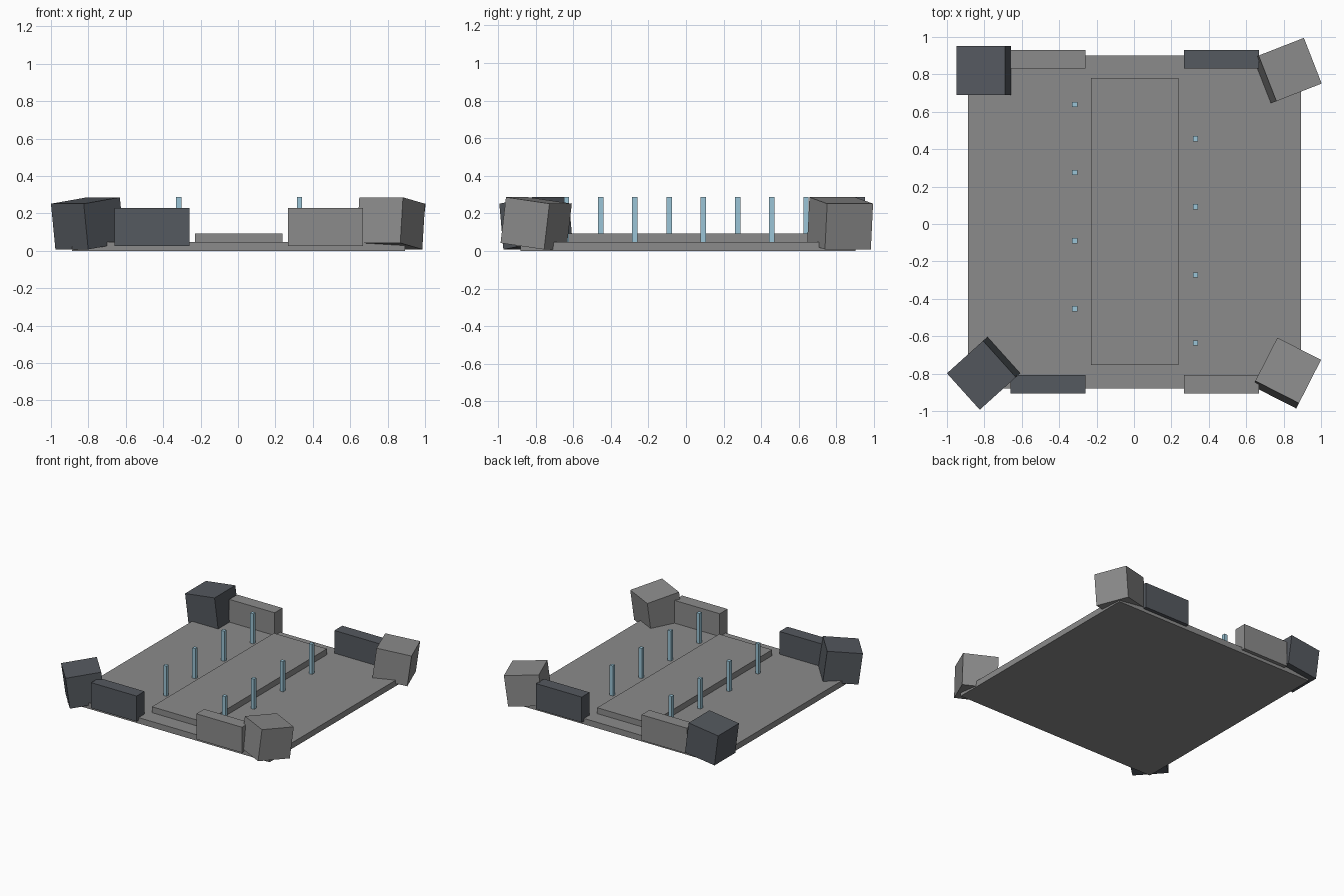
import bpy
from math import radians
from mathutils import Matrix

if "Cube" in bpy.data.objects:
    bpy.data.objects.remove(bpy.data.objects["Cube"])


def material(name, rgb):
    m = bpy.data.materials.new(name)
    m.diffuse_color = (*rgb, 1)
    m.use_nodes = True
    m.node_tree.nodes["Principled BSDF"].inputs["Base Color"].default_value = m.diffuse_color
    return m


grey = material("mid_grey", (0.26, 0.26, 0.26))
dark = material("dark_slate", (0.09, 0.10, 0.115))
blue = material("pale_blue", (0.33, 0.56, 0.68))


def box(name, lo, hi, mat=grey):
    """Box between two opposite corners."""
    bpy.ops.mesh.primitive_cube_add(size=1)
    ob = bpy.context.object
    ob.name = name
    centre = [(a + b) / 2 for a, b in zip(lo, hi)]
    size = [b - a for a, b in zip(lo, hi)]
    ob.data.transform(Matrix.Diagonal((*size, 1)))
    ob.location = centre
    ob.data.materials.append(mat)
    return ob


# Floor slab and raised central strip
box("floor_slab", (-0.888, -0.88, 0.0), (0.894, 0.902, 0.047))
box("centre_platform", (-0.23, -0.755, 0.045), (0.237, 0.78, 0.094))

# Low walls at the front and back edges
for end, y, left_mat, right_mat in (("front", -0.905, dark, grey),
                                    ("back", 0.832, grey, dark)):
    box(end + "_left_wall", (-0.66, y, 0.025), (-0.26, y + 0.099, 0.228), left_mat)
    box(end + "_right_wall", (0.267, y, 0.025), (0.669, y + 0.099, 0.228), right_mat)

# Staggered rows of thin posts
for side, x, y0 in (("left", -0.317, -0.453), ("right", 0.329, -0.636)):
    for i in range(4):
        y = y0 + i * 0.364
        box(f"{side}_post_{i + 1}", (x - 0.014, y - 0.014, 0.04),
            (x + 0.014, y + 0.014, 0.287), blue)

# Corner blocks, each leaning 7.5 degrees toward its heading
for name, x, y, heading, mat in (
        ("back_left_block", -0.803, 0.820, 180, dark),
        ("back_right_block", 0.820, 0.820, 21.3, grey),
        ("front_left_block", -0.804, -0.798, 222, dark),
        ("front_right_block", 0.817, -0.797, 63, grey)):
    ob = box(name, (-0.131, -0.131, -0.123), (0.131, 0.131, 0.123), mat)
    ob.location = (x, y, 0.147)
    ob.rotation_euler = (0, radians(7.5), radians(heading))
